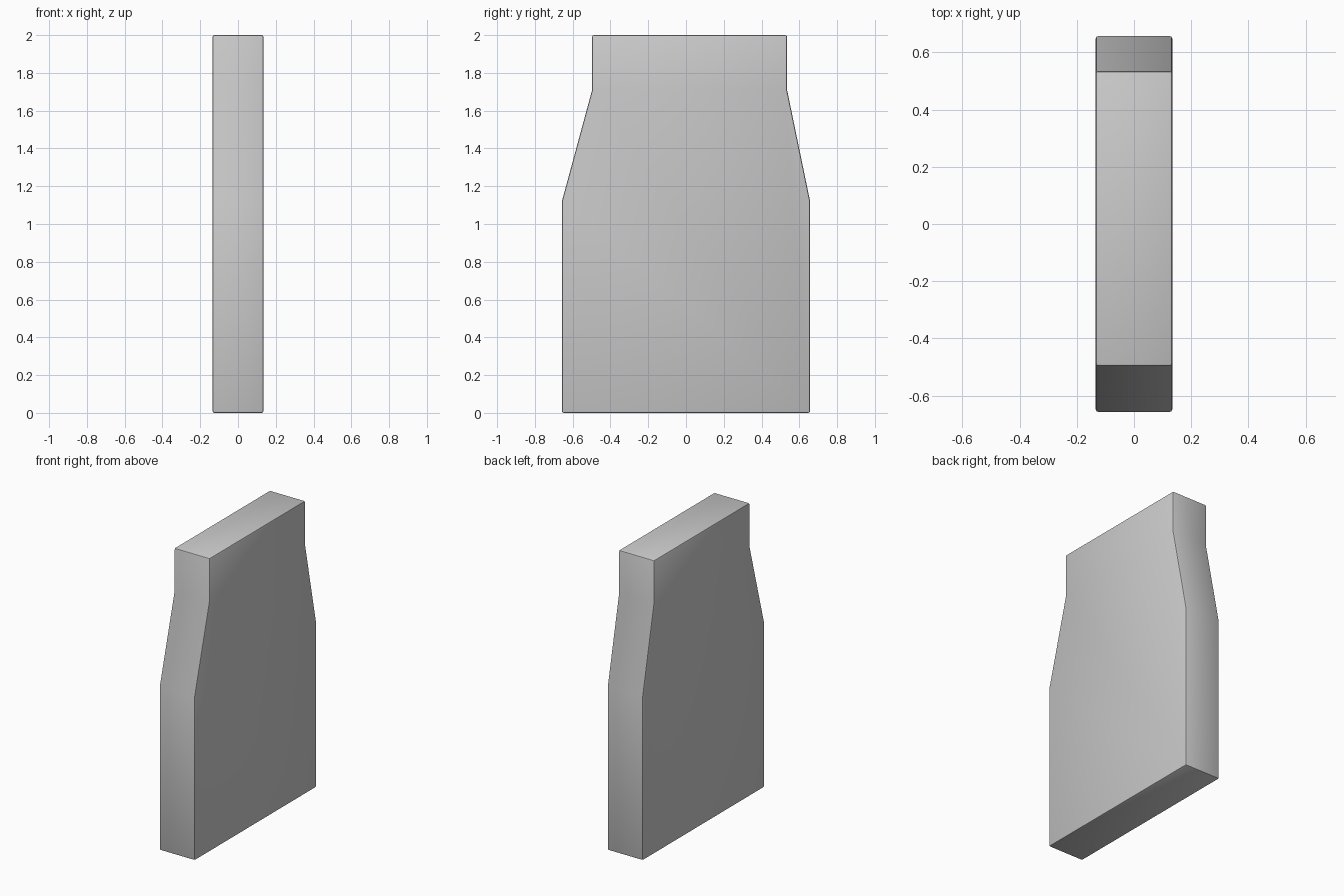
import bpy, bmesh, math

if "Cube" in bpy.data.objects:
    bpy.data.objects.remove(bpy.data.objects["Cube"])

HALF_THICKNESS = 0.134

# Side outline in (y, z): wide body, sloping shoulders, narrower neck
outline = [(-0.657, 0), (0.657, 0), (0.657, 1.12), (0.535, 1.71),
           (0.535, 2), (-0.497, 2), (-0.497, 1.71), (-0.657, 1.12)]

# Extrude the outline across the thickness
bm = bmesh.new()
face = bm.faces.new([bm.verts.new((-HALF_THICKNESS, y, z)) for y, z in outline])
extruded = bmesh.ops.extrude_face_region(bm, geom=[face])
new_verts = [g for g in extruded["geom"] if isinstance(g, bmesh.types.BMVert)]
bmesh.ops.translate(bm, verts=new_verts, vec=(2 * HALF_THICKNESS, 0, 0))
bmesh.ops.recalc_face_normals(bm, faces=bm.faces)
mesh = bpy.data.meshes.new("shouldered_slab")
bm.to_mesh(mesh)
bm.free()
slab = bpy.data.objects.new("shouldered_slab", mesh)
bpy.context.collection.objects.link(slab)

# Fine bevel on the sharp edges, leaving the shallow shoulder bends alone
bevel = slab.modifiers.new("edge_bevel", 'BEVEL')
bevel.width = 0.009
bevel.segments = 2
bevel.limit_method = 'ANGLE'
bevel.angle_limit = math.radians(40)

# Smooth shading across the bends and bevels
bpy.context.view_layer.objects.active = slab
slab.select_set(True)
bpy.ops.object.modifier_apply(modifier=bevel.name)
bpy.ops.object.shade_smooth_by_angle(angle=math.radians(30))
